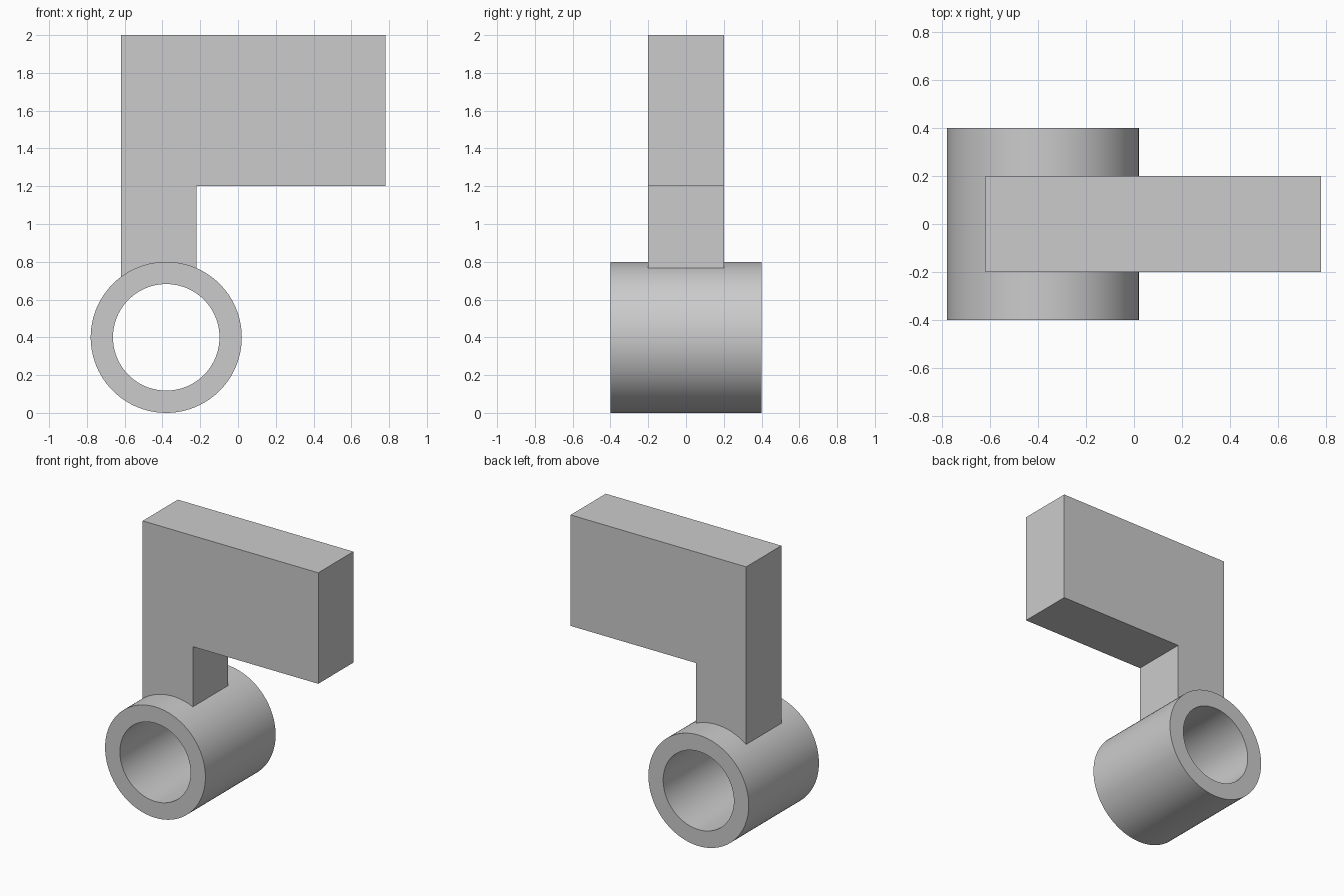
import bpy
import bmesh
from math import cos, sin, pi, radians

cube = bpy.data.objects.get("Cube")
if cube:
    bpy.data.objects.remove(cube, do_unlink=True)

grey = bpy.data.materials.new("light_grey")
grey.use_nodes = True
COLOUR = (0.6, 0.6, 0.6, 1)
grey.diffuse_color = COLOUR
grey.node_tree.nodes["Principled BSDF"].inputs["Base Color"].default_value = COLOUR


def finish(name, bm):
    """Turn a bmesh into a named, coloured object."""
    bmesh.ops.recalc_face_normals(bm, faces=bm.faces)
    mesh = bpy.data.meshes.new(name)
    bm.to_mesh(mesh)
    bm.free()
    mesh.materials.append(grey)
    obj = bpy.data.objects.new(name, mesh)
    bpy.context.collection.objects.link(obj)
    return obj


def bracket(name, profile, half_depth):
    """Extrude an x-z outline along y."""
    bm = bmesh.new()
    face = bm.faces.new([bm.verts.new((x, -half_depth, z)) for x, z in profile])
    grown = bmesh.ops.extrude_face_region(bm, geom=[face])["geom"]
    verts = [v for v in grown if isinstance(v, bmesh.types.BMVert)]
    bmesh.ops.translate(bm, verts=verts, vec=(0, 2 * half_depth, 0))
    return finish(name, bm)


def tube(name, cx, cz, outer, inner, half_depth, sides=96):
    """Hollow cylinder along y, made by sweeping its wall section."""
    bm = bmesh.new()
    section = [(outer, -half_depth), (outer, half_depth),
               (inner, half_depth), (inner, -half_depth)]
    rings = []
    for i in range(sides):
        a = 2 * pi * i / sides
        rings.append([bm.verts.new((cx + r * cos(a), y, cz + r * sin(a)))
                      for r, y in section])
    for i in range(sides):
        p, q = rings[i - 1], rings[i]
        for j in range(4):
            bm.faces.new((p[j - 1], p[j], q[j], q[j - 1]))
    return finish(name, bm)


# Flat arm with its stem, seated in the tube wall
bracket("arm_bracket",
        [(-0.62, 0.7), (-0.22, 0.7), (-0.22, 1.2),
         (0.78, 1.2), (0.78, 2), (-0.62, 2)], 0.2)

# Open sleeve at the foot
sleeve = tube("sleeve", -0.38, 0.4, 0.4, 0.282, 0.4)
bpy.ops.object.select_all(action="DESELECT")
sleeve.select_set(True)
bpy.context.view_layer.objects.active = sleeve
bpy.ops.object.shade_smooth_by_angle(angle=radians(30))
